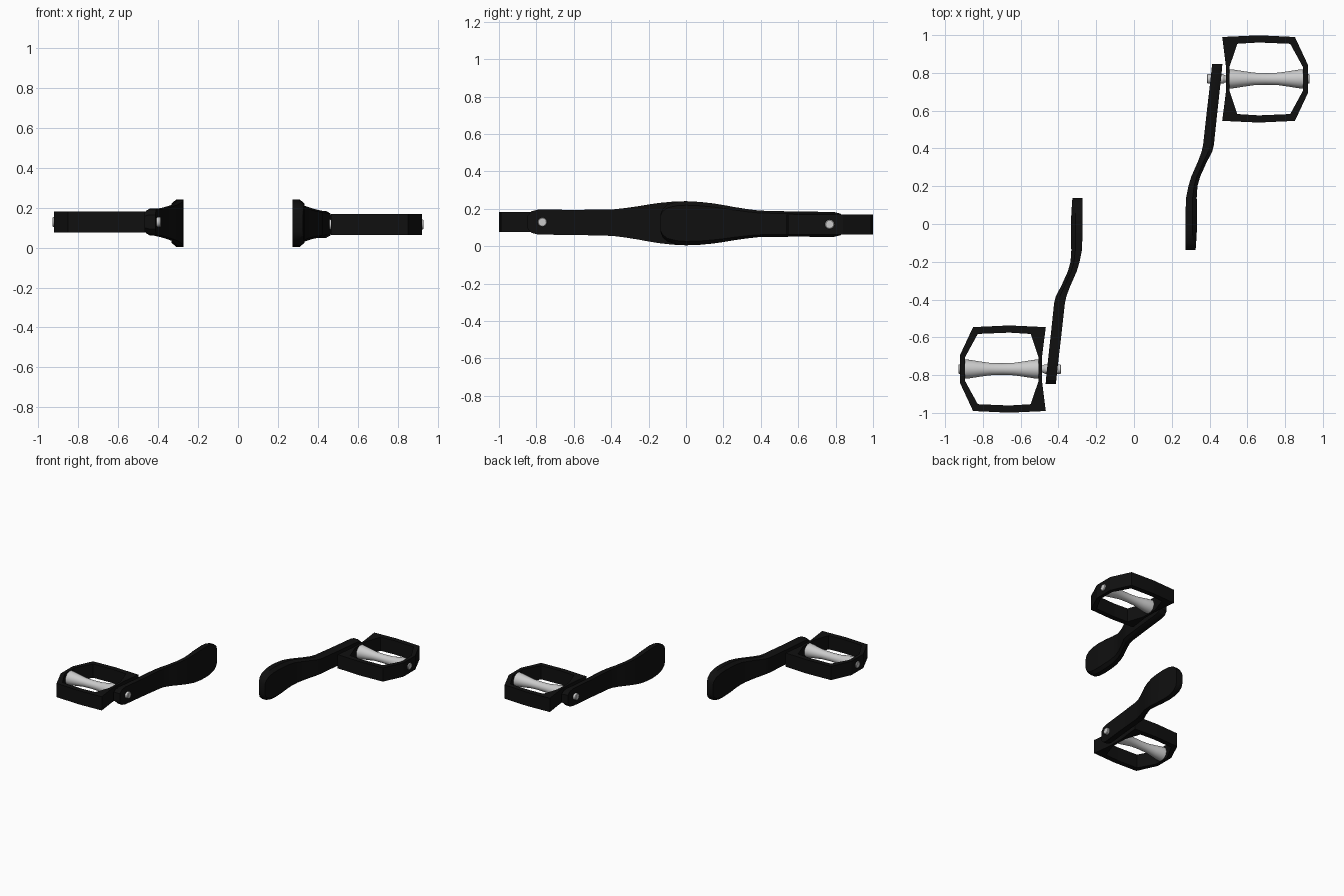
import bpy, bmesh, math
from mathutils import Vector

if "Cube" in bpy.data.objects:
    bpy.data.objects.remove(bpy.data.objects["Cube"])

ZC = 0.1225           # height of the crank axis
PY, PZ = 0.768, 0.1165  # pedal axis of the right side


def material(name, v):
    m = bpy.data.materials.new(name)
    m.diffuse_color = (v, v, v, 1)
    m.use_nodes = True
    m.node_tree.nodes["Principled BSDF"].inputs["Base Color"].default_value = m.diffuse_color
    return m


black = material("black", 0.005)
silver = material("silver", 0.55)


def loft(name, rings, mat, side, angle=30):
    """Skin closed rings of points; side -1 gives the opposite, point-reflected copy."""
    bm = bmesh.new()
    vs = [[bm.verts.new(p if side > 0 else (-p[0], -p[1], 2 * ZC - p[2])) for p in r]
          for r in rings]
    n = len(vs[0])
    for a, b in zip(vs, vs[1:]):
        for i in range(n):
            j = (i + 1) % n
            bm.faces.new((a[i], a[j], b[j], b[i]))
    if name.startswith("pedal_frame"):
        a, b = vs[-1], vs[0]
        for i in range(n):
            j = (i + 1) % n
            bm.faces.new((a[i], a[j], b[j], b[i]))
    else:
        bm.faces.new(vs[0])
        bm.faces.new(vs[-1])
    bmesh.ops.recalc_face_normals(bm, faces=bm.faces)
    me = bpy.data.meshes.new(name)
    bm.to_mesh(me)
    bm.free()
    ob = bpy.data.objects.new(name, me)
    bpy.context.collection.objects.link(ob)
    me.materials.append(mat)
    bpy.ops.object.select_all(action='DESELECT')
    ob.select_set(True)
    bpy.context.view_layer.objects.active = ob
    if angle:
        bpy.ops.object.shade_smooth_by_angle(angle=math.radians(angle))
    return ob


def turned(name, profile, mat, side, n=24):
    """Round part along the pedal axis from (x, radius) pairs."""
    rings = [[(x, PY + r * math.cos(2 * math.pi * i / n), PZ + r * math.sin(2 * math.pi * i / n))
              for i in range(n)] for x, r in profile]
    return loft(name, rings, mat, side)


# crank stations: y, inner x, outer x, half height
CRANK = [
    (-0.137, 0.273, 0.325, 0.045), (-0.126, 0.273, 0.327, 0.075), (-0.10, 0.273, 0.329, 0.099),
    (-0.05, 0.273, 0.332, 0.114), (0.0, 0.273, 0.334, 0.118), (0.07, 0.273, 0.334, 0.115),
    (0.14, 0.276, 0.332, 0.108), (0.20, 0.288, 0.336, 0.099), (0.25, 0.303, 0.350, 0.090),
    (0.33, 0.338, 0.386, 0.078), (0.38, 0.357, 0.413, 0.072), (0.42, 0.366, 0.423, 0.070),
    (0.60, 0.386, 0.442, 0.067), (0.79, 0.408, 0.463, 0.067), (0.825, 0.411, 0.466, 0.058),
    (0.847, 0.414, 0.468, 0.035),
]
SECTION = [(0, -1), (0.62, -1), (1, -0.82), (1, 0.82), (0.62, 1), (0, 1)]

# pedal frame, upper half of the outline: outer and inner loop offsets
OUTER = [(0.922, 0.072), (0.852, 0.222), (0.66, 0.231), (0.467, 0.222), (0.487, 0.065)]
INNER = [(0.896, 0.060), (0.827, 0.186), (0.66, 0.193), (0.547, 0.186), (0.506, 0.065)]


def outline(pts, z):
    full = pts + [(x, -y) for x, y in reversed(pts)]
    return [(x, PY + y, PZ + z) for x, y in full]


for side, tag in ((1, "right"), (-1, "left")):
    # crank arm, slightly turned about its axle
    rings = []
    for y, x0, x1, h in CRANK:
        zc = ZC + (PZ - ZC) * y / PY
        rings.append([(x0 + (x1 - x0) * fx, y, zc + h * fz) for fx, fz in SECTION])
    loft("crank_arm_" + tag, rings, black, side)

    # pedal cage
    H = 0.053
    loft("pedal_frame_" + tag,
         [outline(OUTER, -H), outline(OUTER, H), outline(INNER, H), outline(INNER, -H)],
         black, side, 0)

    # waisted pedal barrel
    turned("pedal_barrel_" + tag,
           [(0.498, 0.052), (0.53, 0.049), (0.58, 0.041), (0.635, 0.033), (0.70, 0.031),
            (0.765, 0.033), (0.82, 0.041), (0.87, 0.049), (0.904, 0.052)], silver, side)

    # spindle with collar and end caps
    turned("pedal_spindle_" + tag,
           [(0.386, 0.021), (0.390, 0.025), (0.472, 0.025), (0.484, 0.018), (0.497, 0.018),
            (0.90, 0.018), (0.902, 0.025), (0.926, 0.025), (0.930, 0.021)], silver, side)
